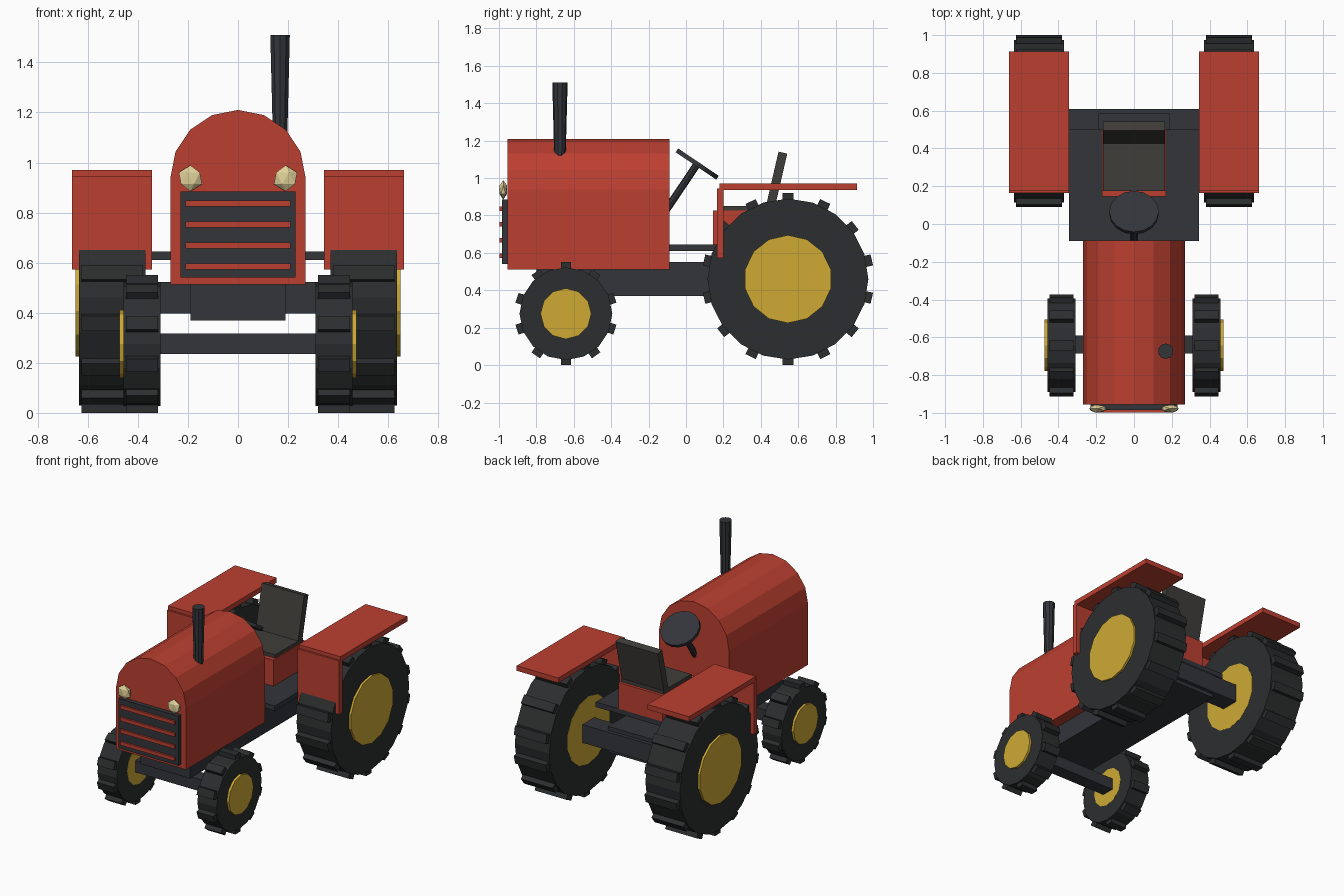
import bpy, bmesh, math
from mathutils import Vector, Matrix

if "Cube" in bpy.data.objects:
    bpy.data.objects.remove(bpy.data.objects["Cube"])


def material(name, rgb):
    m = bpy.data.materials.new(name)
    m.diffuse_color = (*rgb, 1)
    m.use_nodes = True
    m.node_tree.nodes["Principled BSDF"].inputs["Base Color"].default_value = m.diffuse_color
    return m


RED = material("red paint", (0.50, 0.05, 0.03))
DARK = material("dark metal", (0.033, 0.035, 0.042))
RUBBER = material("rubber", (0.025, 0.027, 0.028))
YELLOW = material("yellow paint", (0.62, 0.40, 0.035))
GLASS = material("lamp glass", (0.75, 0.64, 0.32))
LEATHER = material("seat cover", (0.05, 0.047, 0.042))


def finish(name, bm, mat, mirror=False):
    bmesh.ops.recalc_face_normals(bm, faces=bm.faces)
    me = bpy.data.meshes.new(name)
    bm.to_mesh(me)
    bm.free()
    ob = bpy.data.objects.new(name, me)
    bpy.context.collection.objects.link(ob)
    me.materials.append(mat)
    if mirror:
        ob.modifiers.new("mirror", 'MIRROR').use_mirror_merge = False
    return ob


def add_box(bm, x, y, z, matrix=Matrix()):
    size = Matrix.Diagonal((x[1] - x[0], y[1] - y[0], z[1] - z[0], 1))
    mid = Matrix.Translation((sum(x) / 2, sum(y) / 2, sum(z) / 2))
    bmesh.ops.create_cube(bm, size=1, matrix=matrix @ mid @ size)


def box(name, x, y, z, mat, mirror=False, matrix=Matrix()):
    bm = bmesh.new()
    add_box(bm, x, y, z, matrix)
    return finish(name, bm, mat, mirror)


def prism(name, loop, sweep, mat, mirror=False):
    bm = bmesh.new()
    face = bm.faces.new([bm.verts.new(p) for p in loop])
    out = bmesh.ops.extrude_face_region(bm, geom=[face], use_keep_orig=True)
    verts = [g for g in out["geom"] if isinstance(g, bmesh.types.BMVert)]
    bmesh.ops.translate(bm, verts=verts, vec=sweep)
    return finish(name, bm, mat, mirror)


def disc(name, x0, x1, y, z, r, sides, mat):
    # wheel-like disc on the x axis with a vertex at the top
    turn = [2 * math.pi * i / sides for i in range(sides)]
    loop = [(x0, y + r * math.sin(a), z + r * math.cos(a)) for a in turn]
    return prism(name, loop, (x1 - x0, 0, 0), mat, True)


def rod(name, a, b, r1, r2, sides, mat):
    a, b = Vector(a), Vector(b)
    rot = (b - a).to_track_quat('Z', 'Y').to_matrix().to_4x4()
    bm = bmesh.new()
    bmesh.ops.create_cone(bm, cap_ends=True, segments=sides, radius1=r1, radius2=r2,
                          depth=(b - a).length,
                          matrix=Matrix.Translation((a + b) / 2) @ rot)
    return finish(name, bm, mat)


# wheels: tyre, lugs and hub on each side
def wheel(name, x, y, reach, r, hub_r, hub_x, lugs, lug_w, sides, hub_sides):
    disc(name + "_tyre", *x, y, reach, r, sides, RUBBER)
    disc(name + "_hub", x[0] - 0.001, hub_x, y, reach, hub_r, hub_sides, YELLOW)
    bm = bmesh.new()
    for i in range(lugs):
        m = Matrix.Translation((0, y, reach)) @ Matrix.Rotation(2 * math.pi * i / lugs, 4, 'X')
        add_box(bm, (x[0] + 0.01, x[1] - 0.01), (-lug_w / 2, lug_w / 2), (r - 0.04, reach), m)
    finish(name + "_lugs", bm, RUBBER, True)


wheel("rear_wheel", (0.37, 0.635), 0.545, 0.46, 0.43, 0.235, 0.65, 14, 0.06, 20, 14)
wheel("front_wheel", (0.31, 0.458), -0.642, 0.275, 0.248, 0.136, 0.474, 10, 0.055, 16, 12)

# chassis, axles and platform
box("chassis", (-0.19, 0.19), (-0.80, 0.585), (0.37, 0.55), DARK)
box("rear_axle", (-0.40, 0.40), (0.48, 0.61), (0.397, 0.523), DARK)
box("front_axle", (-0.34, 0.34), (-0.685, -0.59), (0.236, 0.318), DARK)
box("platform", (-0.345, 0.345), (-0.09, 0.50), (0.61, 0.645), DARK)

# hood with an arched top
arch = [(0.27 * math.cos(math.pi * i / 8), -0.955, 0.94 + 0.27 * math.sin(math.pi * i / 8))
        for i in range(9)]
prism("hood", [(-0.27, -0.955, 0.512), (0.27, -0.955, 0.512)] + arch, (0, 0.867, 0), RED)

# grille with four bars
box("grille", (-0.23, 0.23), (-0.985, -0.94), (0.54, 0.885), DARK)
bm = bmesh.new()
for i in range(4):
    zc = 0.584 + 0.084 * i
    add_box(bm, (-0.21, 0.21), (-0.998, -0.97), (zc - 0.012, zc + 0.012))
finish("grille_bars", bm, RED)

# headlights
bm = bmesh.new()
bmesh.ops.create_icosphere(bm, subdivisions=1, radius=0.052,
                           matrix=Matrix.Translation((0.19, -0.977, 0.937))
                           @ Matrix.Diagonal((1, 0.45, 1, 1)))
finish("headlights", bm, GLASS, True)

# exhaust pipe
rod("exhaust", (0.168, -0.674, 1.09), (0.168, -0.674, 1.51), 0.03, 0.041, 10, DARK)

# steering column and wheel
axis = Vector((0, 0.56, 0.83)).normalized()
hub = Vector((0, 0.06, 1.075))
rod("steering_column", hub - axis * 0.32, hub, 0.02, 0.02, 8, DARK)
rod("steering_wheel", hub - axis * 0.012, hub + axis * 0.012, 0.131, 0.131, 16, DARK)

# seat
box("seat_base", (-0.17, 0.17), (0.145, 0.50), (0.64, 0.827), RED)
box("seat_cushion", (-0.163, 0.163), (0.175, 0.48), (0.82, 0.85), LEATHER)
lean = Matrix.Translation((0, 0.482, 0.98)) @ Matrix.Rotation(math.radians(-13), 4, 'X')
box("seat_back", (-0.163, 0.163), (-0.024, 0.024), (-0.155, 0.16), LEATHER, matrix=lean)

# fenders over the rear wheels
box("fender_tops", (0.343, 0.663), (0.178, 0.914), (0.935, 0.97), RED, True)
box("fender_fronts", (0.343, 0.663), (0.165, 0.20), (0.572, 0.945), RED, True)
